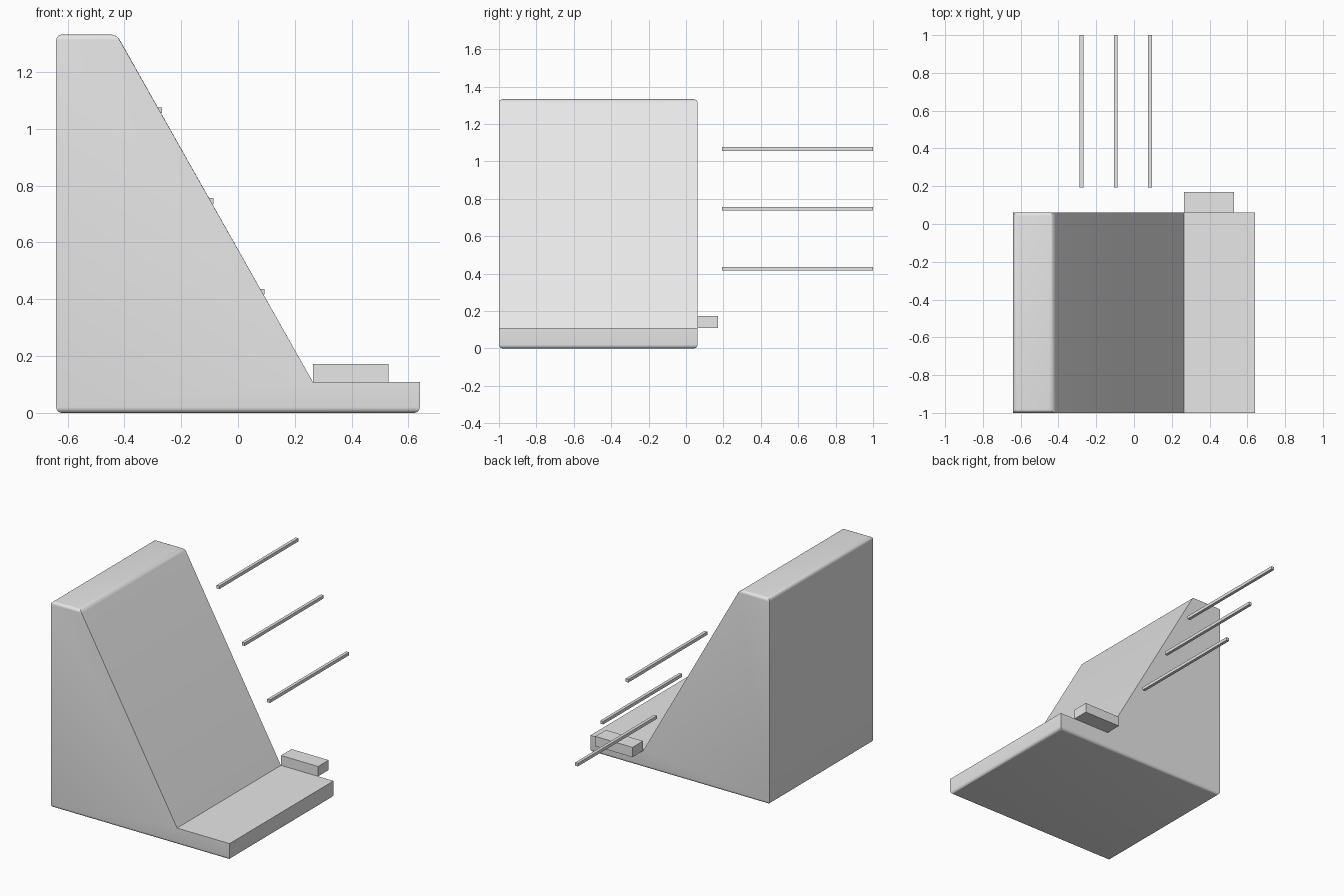
import bpy
import bmesh
import math

cube = bpy.data.objects.get("Cube")
if cube:
    bpy.data.objects.remove(cube, do_unlink=True)

grey = bpy.data.materials.new("light_grey")
grey.use_nodes = True
grey.diffuse_color = (0.8, 0.8, 0.8, 1)
grey.node_tree.nodes["Principled BSDF"].inputs["Base Color"].default_value = (0.8, 0.8, 0.8, 1)


def extrude_profile(name, profile, y_front, y_back, rounding=0):
    """Extrude an x-z profile along y, optionally rounding its lowest and highest faces."""
    bm = bmesh.new()
    face = bm.faces.new([bm.verts.new((x, y_front, z)) for x, z in profile])
    grown = bmesh.ops.extrude_face_region(bm, geom=[face])["geom"]
    moved = [v for v in grown if isinstance(v, bmesh.types.BMVert)]
    bmesh.ops.translate(bm, verts=moved, vec=(0, y_back - y_front, 0))
    bmesh.ops.recalc_face_normals(bm, faces=bm.faces)
    if rounding:
        ends = (min(z for x, z in profile), max(z for x, z in profile))
        edges = [e for e in bm.edges
                 if any(all(abs(v.co.z - z) < 1e-5 for v in e.verts) for z in ends)]
        bmesh.ops.bevel(bm, geom=edges, offset=rounding, segments=5,
                        profile=0.5, affect='EDGES')
    mesh = bpy.data.meshes.new(name)
    bm.to_mesh(mesh)
    bm.free()
    mesh.materials.append(grey)
    obj = bpy.data.objects.new(name, mesh)
    bpy.context.collection.objects.link(obj)
    bpy.ops.object.select_all(action='DESELECT')
    obj.select_set(True)
    bpy.context.view_layer.objects.active = obj
    bpy.ops.object.shade_smooth_by_angle(angle=math.radians(25))
    return obj


def rectangle(x0, x1, z0, z1):
    return [(x0, z0), (x1, z0), (x1, z1), (x0, z1)]


# Sloped stand with a low front ledge
extrude_profile("sloped_body",
                [(-0.64, 0), (0.64, 0), (0.64, 0.108), (0.264, 0.108),
                 (-0.427, 1.332), (-0.64, 1.332)], -1, 0.062, 0.02)

# Small block beside the ledge
extrude_profile("ledge_block", rectangle(0.264, 0.53, 0.108, 0.172), 0.062, 0.17)

# Three separate thin rods following the slope
for i, label in enumerate(("upper", "middle", "lower")):
    x, z = -0.278 + 0.181 * i, 1.066 - 0.32 * i
    extrude_profile(label + "_rod",
                    rectangle(x - 0.01, x + 0.01, z - 0.01, z + 0.01), 0.193, 1)
